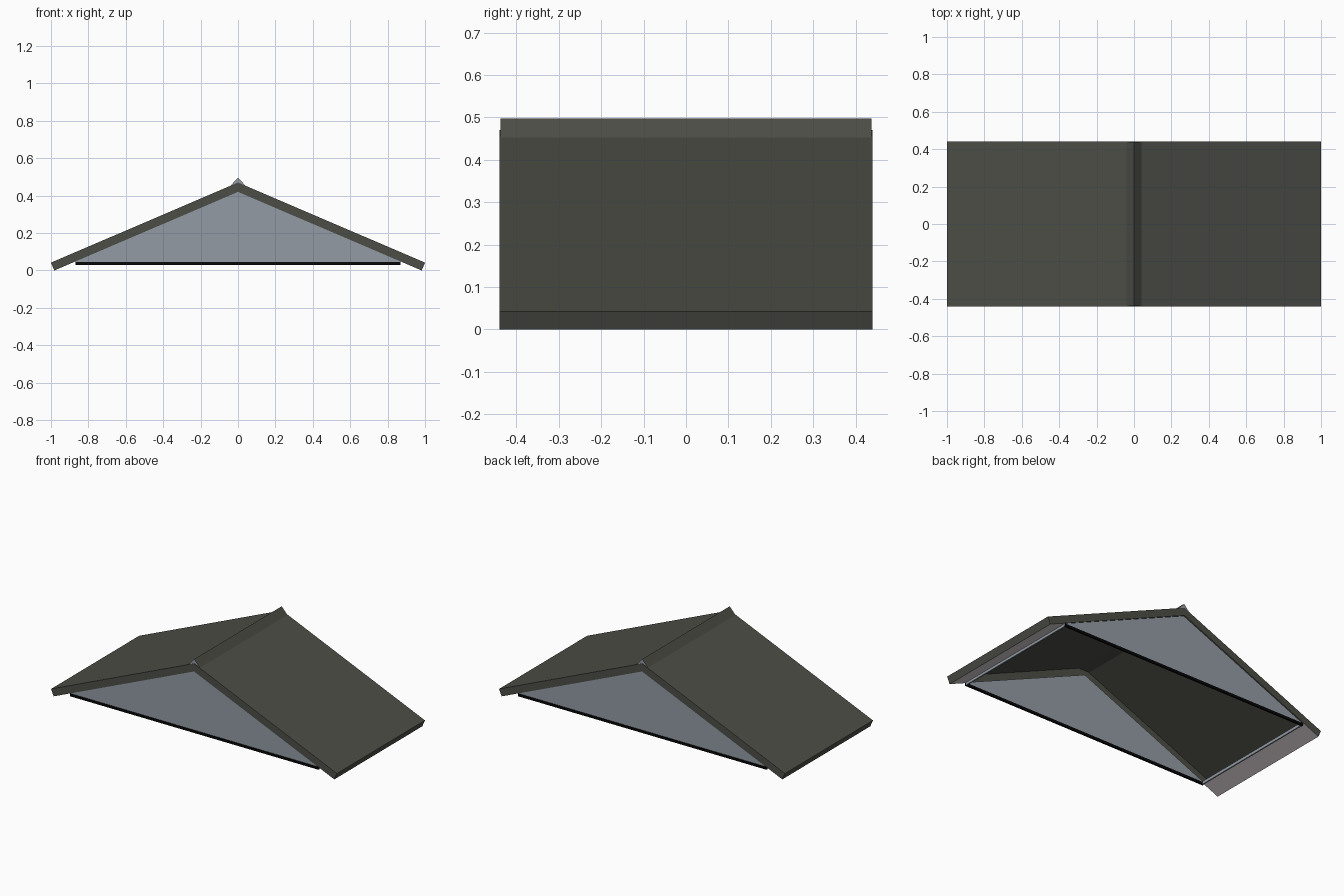
import bpy, bmesh

if "Cube" in bpy.data.objects:
    bpy.data.objects.remove(bpy.data.objects["Cube"])

def mat(name, r, g, b):
    m = bpy.data.materials.new(name)
    m.diffuse_color = (r, g, b, 1)
    m.use_nodes = True
    m.node_tree.nodes["Principled BSDF"].inputs["Base Color"].default_value = m.diffuse_color
    return m

ROOF = mat("dark roof", 0.075, 0.075, 0.063)
WALL = mat("grey blue siding", 0.29, 0.33, 0.37)
SOFFIT = mat("pale soffit", 0.65, 0.60, 0.62)
BLACK = mat("black trim", 0.002, 0.002, 0.002)

def finish(name, bm, mats):
    bmesh.ops.remove_doubles(bm, verts=bm.verts, dist=1e-5)
    bmesh.ops.recalc_face_normals(bm, faces=bm.faces)
    me = bpy.data.meshes.new(name)
    bm.to_mesh(me)
    bm.free()
    for m in mats:
        me.materials.append(m)
    ob = bpy.data.objects.new(name, me)
    bpy.context.collection.objects.link(ob)

def prism(name, profile, y0, y1, mats, end_index=0):
    """Extrude an (x, z) profile along y; the ends may use another material."""
    bm = bmesh.new()
    a = [bm.verts.new((x, y0, z)) for x, z in profile]
    b = [bm.verts.new((x, y1, z)) for x, z in profile]
    for ring in (a, b):
        bm.faces.new(ring).material_index = end_index
    n = len(a)
    for i in range(n):
        j = (i + 1) % n
        bm.faces.new((a[i], a[j], b[j], b[i]))
    finish(name, bm, mats)

def rect(x0, x1, z0, z1):
    return [(x0, z0), (x1, z0), (x1, z1), (x0, z1)]

# Roof shell: top sheets, edge rims, eave fascias and soffits, open underneath
D = 0.44
bm = bmesh.new()

def face(points, index=0):
    bm.faces.new([bm.verts.new(p) for p in points]).material_index = index

def strip(p, q, index=0):
    face([(p[0], -D, p[1]), (q[0], -D, q[1]), (q[0], D, q[1]), (p[0], D, p[1])], index)

for s in (-1, 1):
    eave, ridge, under = (s, 0.042), (0, 0.47), (0, 0.42)
    drip, inner = (s * 0.982, 0), (s * 0.87, 0.0479)
    strip(eave, ridge)
    strip(eave, drip)
    strip(drip, inner, 1)
    for y in (-D, D):
        face([(x, y, z) for x, z in (eave, ridge, under, inner, drip)])
finish("roof", bm, [ROOF, SOFFIT])

# Ridge cap with siding-coloured ends
prism("ridge_cap", [(-0.04, 0.453), (0.04, 0.453), (0, 0.497)],
      -0.4375, 0.4375, [ROOF, WALL], 1)

# Gable panels and their black bottom trim
for s, label in ((-1, "front"), (1, "back")):
    prism(label + "_gable", [(-0.87, 0.043), (0.87, 0.043), (0.87, 0.0485), (0, 0.42), (-0.87, 0.0485)],
          s * 0.434, s * 0.43, [WALL])
    prism(label + "_trim", rect(-0.87, 0.87, 0.03, 0.046), s * 0.438, s * 0.428, [BLACK])

# Low wall strips behind the eaves
for s, label in ((-1, "left"), (1, "right")):
    prism(label + "_wall_strip", rect(s * 0.862, s * 0.87, 0.032, 0.05), -0.43, 0.43, [WALL])
